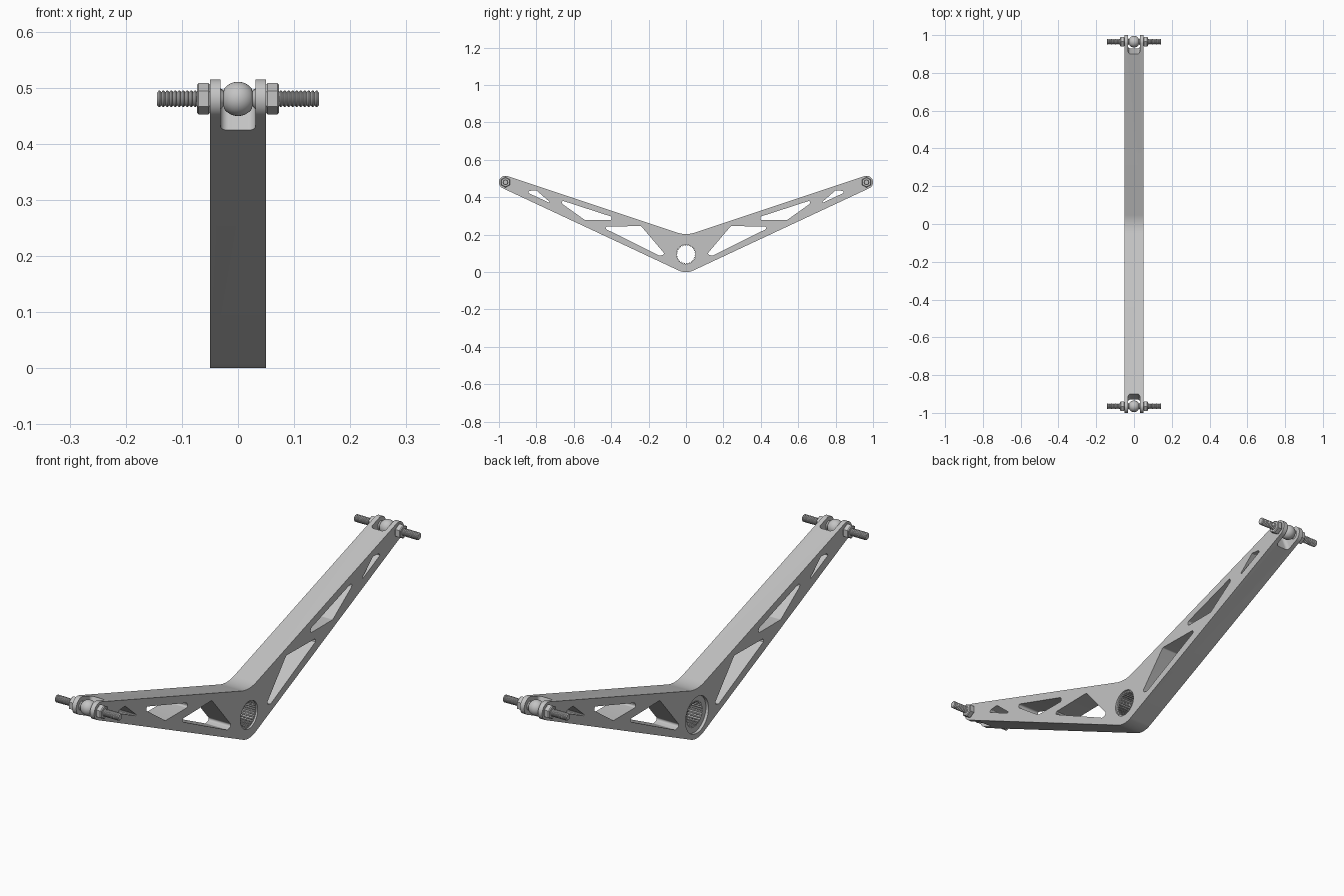
import bpy, bmesh
from math import sin, cos, tan, atan2, asin, hypot, radians, pi
from mathutils import Matrix, Vector

cube = bpy.data.objects.get("Cube")
if cube:
    bpy.data.objects.remove(cube, do_unlink=True)

grey = bpy.data.materials.new("machined grey")
grey.use_nodes = True
grey.diffuse_color = (0.55, 0.55, 0.55, 1)
grey.node_tree.nodes["Principled BSDF"].inputs["Base Color"].default_value = grey.diffuse_color

# Main dimensions
HALF_W = 0.05
HUB = Vector((0, 0.095))
HUB_R = 0.095
END = Vector((0.965, 0.48))
END_R = 0.035
SIDE = Matrix(((0, 0, 1), (1, 0, 0), (0, 1, 0))).to_4x4()   # profile in y-z, depth along x
slope = atan2(END.y - HUB.y, END.x)
taper = asin((HUB_R - END_R) / hypot(END.x, END.y - HUB.y))
top_angle, low_angle = slope - taper, slope + taper


def finish(name, bm):
    bmesh.ops.recalc_face_normals(bm, faces=bm.faces)
    me = bpy.data.meshes.new(name)
    bm.to_mesh(me)
    bm.free()
    me.materials.append(grey)
    ob = bpy.data.objects.new(name, me)
    bpy.context.collection.objects.link(ob)
    return ob


def prism(name, pts, lo, hi, matrix):
    bm = bmesh.new()
    rings = [[bm.verts.new(matrix @ Vector((p[0], p[1], h))) for p in pts] for h in (lo, hi)]
    bm.faces.new(rings[0])
    bm.faces.new(rings[1])
    for i in range(len(pts)):
        j = (i + 1) % len(pts)
        bm.faces.new((rings[0][i], rings[0][j], rings[1][j], rings[1][i]))
    return finish(name, bm)


def lathe(name, profile, segs, origin):
    # Revolve (x, radius) points about the x axis and cap the ends
    bm = bmesh.new()
    rings = [[bm.verts.new(origin + Vector((x, r * sin(2 * pi * k / segs), r * cos(2 * pi * k / segs))))
              for k in range(segs)] for x, r in profile]
    for a, b in zip(rings, rings[1:]):
        for k in range(segs):
            n = (k + 1) % segs
            bm.faces.new((a[k], a[n], b[n], b[k]))
    bm.faces.new(rings[0])
    bm.faces.new(rings[-1])
    return finish(name, bm)


def arc(c, r, a0, a1, n):
    return [Vector((c[0] + r * cos(a0 + (a1 - a0) * i / n),
                    c[1] + r * sin(a0 + (a1 - a0) * i / n))) for i in range(n + 1)]


def rounded(pts, r, n=6):
    # Replace each polygon corner by a tangent arc
    out = []
    pts = [Vector(p) for p in pts]
    for i, p in enumerate(pts):
        d0 = (pts[i - 1] - p).normalized()
        d1 = (pts[(i + 1) % len(pts)] - p).normalized()
        half = d0.angle(d1) / 2
        centre = p + (d0 + d1).normalized() * (r / sin(half))
        s = p + d0 * (r / tan(half)) - centre
        e = p + d1 * (r / tan(half)) - centre
        out += [centre + s.lerp(e, k / n).normalized() * r for k in range(n + 1)]
    return out


def smooth(ob, angle=30):
    bpy.ops.object.select_all(action='DESELECT')
    ob.select_set(True)
    bpy.context.view_layer.objects.active = ob
    bpy.ops.object.shade_smooth_by_angle(angle=radians(angle))


def cut(ob, cutter):
    bpy.context.view_layer.objects.active = ob
    mod = ob.modifiers.new("cut", 'BOOLEAN')
    mod.operation = 'DIFFERENCE'
    mod.solver = 'EXACT'
    mod.object = cutter
    bpy.ops.object.modifier_apply(modifier=mod.name)
    bpy.data.objects.remove(cutter, do_unlink=True)


# Arm outline: two tapered arms wrapped around the hub and the end eyes
end_arc = arc(END, END_R, low_angle - pi / 2, top_angle + pi / 2, 24)
fillet_r = 0.15
fillet_c = (0, HUB.y + (HUB_R + fillet_r) / cos(top_angle))
saddle = arc(fillet_c, fillet_r, -pi / 2 + top_angle, -pi / 2 - top_angle, 10)
mirrored = [Vector((-p.x, p.y)) for p in reversed(end_arc)]
hub_arc = arc(HUB, HUB_R, -pi / 2 - low_angle, -pi / 2 + low_angle, 14)
arm = prism("rocker_arm", end_arc + saddle + mirrored + hub_arc, -HALF_W, HALF_W, SIDE)

# Lightening pockets, the same on both arms
pockets = [
    ([(0.455, 0.243), (0.24, 0.246), (0.112, 0.095), (0.14, 0.087)], 0.008),
    ([(0.665, 0.383), (0.40, 0.297), (0.395, 0.278), (0.54, 0.278), (0.662, 0.365)], 0.007),
    ([(0.845, 0.424), (0.838, 0.434), (0.80, 0.437), (0.715, 0.363)], 0.003),
]
for pts, r in pockets:
    for s in (1, -1):
        shape = rounded([(s * y, z) for y, z in pts], r)
        cut(arm, prism("pocket_cutter", shape, -0.2, 0.2, SIDE))

# Splined hub bore with a recess on each face
teeth = 32
spline = []
for k in range(teeth):
    for f, r in ((0, 0.047), (0.4, 0.047), (0.5, 0.052), (0.9, 0.052)):
        a = 2 * pi * (k + f) / teeth
        spline.append((HUB.x + r * cos(a), HUB.y + r * sin(a)))
cut(arm, prism("bore_cutter", spline, -0.2, 0.2, SIDE))
cut(arm, prism("recess_cutter", arc(HUB, 0.056, 0, 2 * pi, 48)[:-1], HALF_W - 0.008, 0.2, SIDE))
cut(arm, prism("recess_cutter", arc(HUB, 0.074, 0, 2 * pi, 48)[:-1], -0.2, -HALF_W + 0.012, SIDE))

# Fork slots at the arm tips
for turn in (0, pi):
    place = (Matrix.Rotation(turn, 4, 'Z') @ Matrix.Translation((0, END.x, END.y))
             @ Matrix.Rotation(slope, 4, 'X'))
    slot = rounded([(-0.031, -0.055), (0.031, -0.055), (0.031, 0.1), (-0.031, 0.1)], 0.014)
    cut(arm, prism("slot_cutter", slot, -0.1, 0.1, place))
smooth(arm)


def both_ways(half):
    return [(-x, r) for x, r in reversed(half)] + half


# Ball pivots, threaded studs and hex nuts at both tips
ball_r = 0.0305
ball = [(ball_r * sin(a), ball_r * cos(a)) for a in [radians(3 + 6.3 * i) for i in range(9)]]
collar = [(0.0255, 0.0135), (0.028, 0.015), (0.0315, 0.019), (0.04, 0.019)]
thread = [(0.038, 0.013), (0.0725, 0.013)]
pitch = 0.0071
for i in range(10):
    x = 0.0728 + i * pitch
    thread += [(x, 0.0118), (x + 0.35 * pitch, 0.0148), (x + 0.6 * pitch, 0.0148)]
thread.append((0.144, 0.0115))
nut = [(0.0495, 0.0245), (0.053, 0.028), (0.070, 0.028), (0.0735, 0.0245)]
for s, tip in ((-1, "front"), (1, "back")):
    at = Vector((0, s * END.x, END.y))
    smooth(lathe(tip + "_ball_pivot", both_ways(ball + collar), 32, at), 35)
    for m, hand in ((1, "left"), (-1, "right")):
        smooth(lathe(f"{tip}_{hand}_stud", [(m * x, r) for x, r in thread], 20, at))
        lathe(f"{tip}_{hand}_nut", [(m * x, r) for x, r in nut], 6, at)
